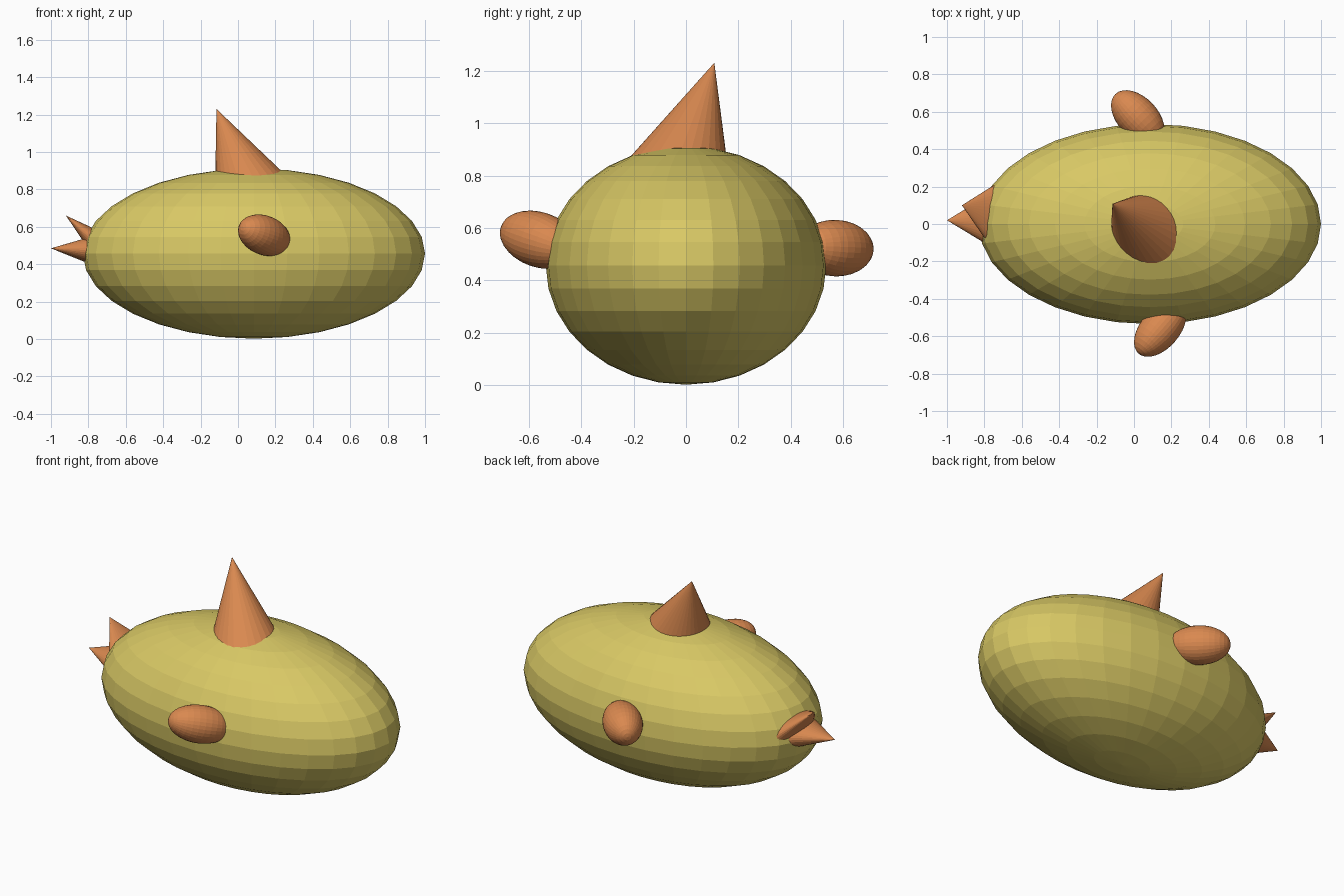
import bpy
from mathutils import Matrix, Vector

if "Cube" in bpy.data.objects:
    bpy.data.objects.remove(bpy.data.objects["Cube"])


def material(name, color):
    m = bpy.data.materials.new(name)
    m.diffuse_color = (*color, 1)
    m.use_nodes = True
    m.node_tree.nodes["Principled BSDF"].inputs["Base Color"].default_value = m.diffuse_color
    return m


YELLOW = material("yellow", (0.69, 0.58, 0.13))
ORANGE = material("orange", (0.70, 0.25, 0.08))


def place(name, mat, center, axis, scale):
    """Point local z along axis, keep local x as close to world y as possible."""
    ob = bpy.context.object
    ob.name = name
    ob.data.materials.append(mat)
    z = Vector(axis).normalized()
    y = z.cross(Vector((0, 1, 0))).normalized()
    x = y.cross(z)
    rot = Matrix((x, y, z)).transposed().to_4x4()
    ob.matrix_world = Matrix.Translation(center) @ rot @ Matrix.Diagonal((*scale, 1))
    return ob


def spike(name, tip, inward, length, wide, thin):
    """Cone with its apex at tip, running inward to an elliptical base."""
    d = Vector(inward).normalized()
    bpy.ops.mesh.primitive_cone_add(vertices=32, radius1=1, radius2=0, depth=1)
    place(name, ORANGE, Vector(tip) + d * length / 2, -d, (wide, thin, length))


def bulb(name, center, axis, long, short):
    bpy.ops.mesh.primitive_uv_sphere_add(segments=32, ring_count=16, radius=1)
    place(name, ORANGE, center, axis, (short, short, long))


# Faceted egg-shaped body
bpy.ops.mesh.primitive_uv_sphere_add(segments=32, ring_count=16, radius=1,
                                     location=(0.085, 0, 0.457))
body = bpy.context.object
body.name = "body"
body.scale = (0.915, 0.535, 0.455)
body.data.materials.append(YELLOW)

# Side bulbs, each leaning outward and toward -x
bulb("front_side_bulb", (0.14, -0.56, 0.555), (0.63, 0.73, -0.25), 0.18, 0.105)
bulb("back_side_bulb", (0.02, 0.57, 0.523), (0.69, -0.72, 0.03), 0.173, 0.108)

# Tilted horn on top
spike("horn", (-0.115, 0.108, 1.23), (0.37, -0.275, -0.886), 0.5, 0.21, 0.21)

# Flattened beak halves at the -x end
spike("upper_beak", (-0.92, 0.10, 0.66), (0.748, -0.187, -0.636), 0.22, 0.16, 0.06)
spike("lower_beak", (-1.0, 0.02, 0.485), (1, 0, -0.05), 0.24, 0.145, 0.083)
